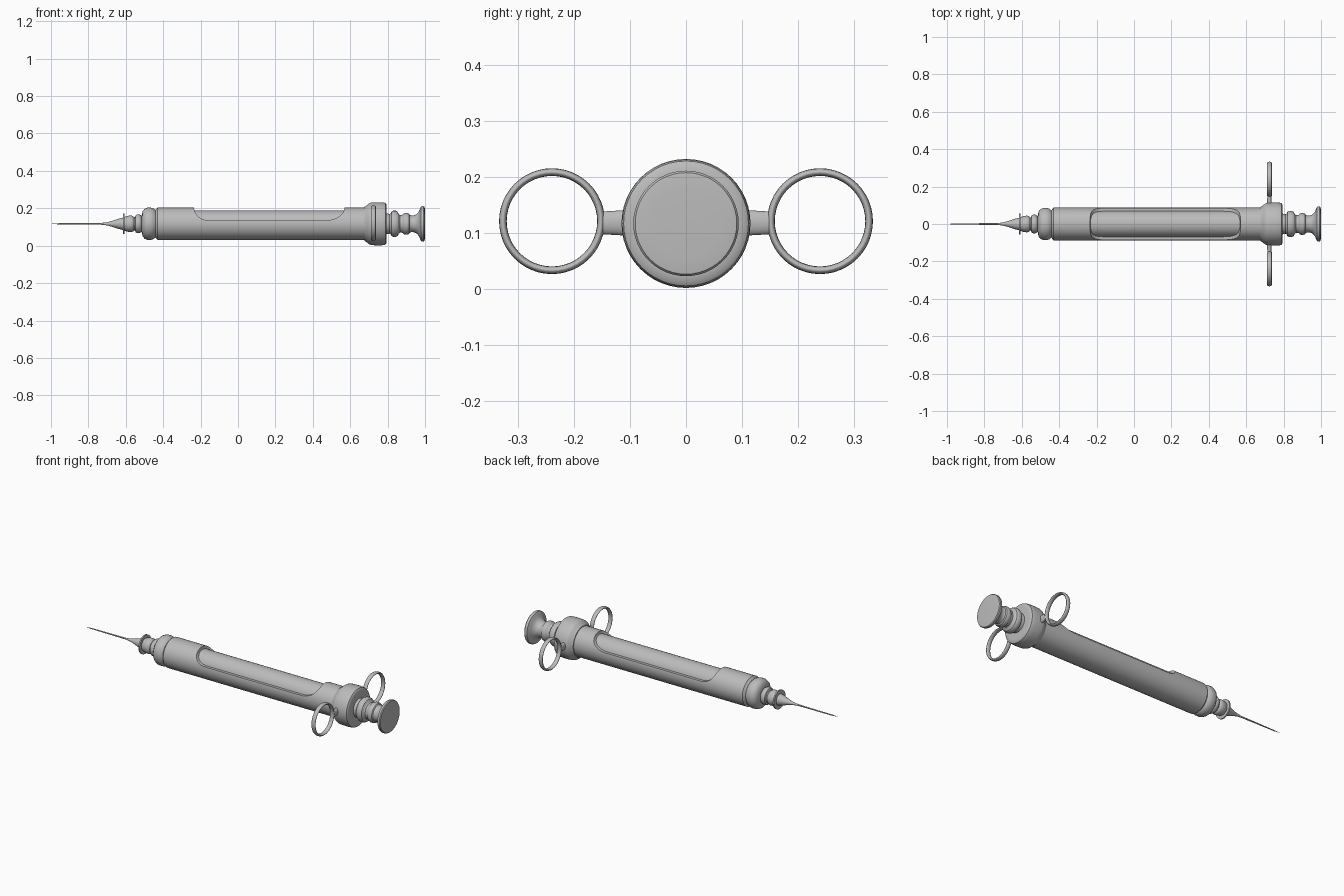
import bpy, bmesh, math

cube = bpy.data.objects.get("Cube")
if cube:
    bpy.data.objects.remove(cube, do_unlink=True)

AXIS_Z = 0.117

metal = bpy.data.materials.new("grey_metal")
metal.use_nodes = True
grey = (0.5, 0.5, 0.5, 1)
metal.diffuse_color = grey
metal.node_tree.nodes["Principled BSDF"].inputs["Base Color"].default_value = grey


def make(name, bm):
    bmesh.ops.recalc_face_normals(bm, faces=bm.faces)
    mesh = bpy.data.meshes.new(name)
    bm.to_mesh(mesh)
    bm.free()
    obj = bpy.data.objects.new(name, mesh)
    bpy.context.collection.objects.link(obj)
    mesh.materials.append(metal)
    return obj


def smooth(obj, angle=35):
    bpy.ops.object.select_all(action='DESELECT')
    obj.select_set(True)
    bpy.context.view_layer.objects.active = obj
    bpy.ops.object.shade_smooth_by_angle(angle=math.radians(angle))


def soften(points, rounds):
    """Round a profile by cutting its corners."""
    for _ in range(rounds):
        out = [points[0]]
        for (ax, ar), (bx, br) in zip(points, points[1:]):
            out += [(ax * .75 + bx * .25, ar * .75 + br * .25),
                    (ax * .25 + bx * .75, ar * .25 + br * .75)]
        points = out + [points[-1]]
    return points


def lathe(name, profile, rounds=0, sides=48):
    """Turn an (x, radius) profile about the long axis."""
    bm = bmesh.new()
    verts = [bm.verts.new((x, 0, AXIS_Z + r)) for x, r in soften(profile, rounds)]
    edges = [bm.edges.new(pair) for pair in zip(verts, verts[1:])]
    bmesh.ops.spin(bm, geom=verts + edges, cent=(0, 0, AXIS_Z), axis=(1, 0, 0),
                   angle=math.tau, steps=sides)
    bmesh.ops.remove_doubles(bm, verts=bm.verts, dist=1e-5)
    obj = make(name, bm)
    smooth(obj)
    return obj


# Needle with its tapered hub
lathe("needle", [(-1, 0), (-.96, .003), (-.7, .005), (-.6, .005)], sides=16)
lathe("needle_hub", [(-.74, .004), (-.7, .008), (-.66, .02), (-.63, .03), (-.6, .036)], 1)
lathe("hub_flange", [(-.615, 0), (-.615, .055), (-.607, .055), (-.607, 0)])

# Stepped nose between hub and barrel
lathe("nose_neck", [(-.61, .036), (-.59, .043), (-.565, .045), (-.552, .032), (-.545, .05),
                    (-.522, .05), (-.512, .034), (-.5, .034)], 1)
lathe("nose_collar", [(-.515, 0), (-.515, .06), (-.495, .086), (-.455, .086),
                      (-.435, .066), (-.42, .066)], 1)

# Barrel with an open window over the top half
barrel = lathe("barrel", [(-.445, 0), (-.445, .07), (-.43, .087), (-.41, .087),
                          (.7, .087), (.7, 0)])
floor, top = .136, .205
outline = [(-.25, .4)]
steps = 10
for i in range(steps + 1):
    a = math.radians(90 * i / steps)
    outline.append((-.16 - .075 * math.cos(a), top - (top - floor) * math.sin(a)))
for i in range(steps + 1):
    a = math.radians(90 * i / steps)
    outline.append((.47 + .1 * math.sin(a), top - (top - floor) * math.cos(a)))
outline.append((.585, .4))
bm = bmesh.new()
face = bm.faces.new([bm.verts.new((x, -.2, z)) for x, z in outline])
moved = bmesh.ops.extrude_face_region(bm, geom=[face])["geom"]
bmesh.ops.translate(bm, vec=(0, .4, 0),
                    verts=[v for v in moved if isinstance(v, bmesh.types.BMVert)])
cutter = make("window_cutter", bm)
cutter.hide_render = True
cut = barrel.modifiers.new("window", 'BOOLEAN')
cut.object = cutter
cut.solver = 'EXACT'
bpy.context.view_layer.objects.active = barrel
bpy.ops.object.modifier_apply(modifier=cut.name)
bpy.data.objects.remove(cutter, do_unlink=True)
smooth(barrel)

# Cartridge lying in the window
lathe("cartridge", [(-.3, 0), (-.3, .071), (.65, .071), (.65, 0)])

# Rear collar
lathe("rear_collar", [(.672, 0), (.672, .088), (.69, .1), (.705, .113), (.73, .115),
                      (.775, .115), (.793, .11), (.795, .085), (.795, 0)], 1)

# Ringed plunger ending in a thumb disc
lathe("plunger", [(.78, .055), (.8, .055), (.815, .052), (.822, .07), (.852, .07),
                  (.862, .047), (.88, .047), (.888, .058), (.912, .058), (.92, .045),
                  (.945, .045), (.965, .06), (.975, .085), (.98, .094), (.997, .094),
                  (.999, .08), (1, 0)], 1)

# Finger rings and the lugs joining them to the collar
for side, word in ((1, "back"), (-1, "front")):
    bpy.ops.mesh.primitive_torus_add(major_radius=.0875, minor_radius=.0068,
                                     major_segments=48, minor_segments=12,
                                     location=(.724, side * .239, .121),
                                     rotation=(0, math.pi / 2, 0))
    ring = bpy.context.object
    ring.name = word + "_finger_ring"
    ring.scale = (1, 1, 1.9)
    ring.data.materials.append(metal)
    smooth(ring, 60)

    bpy.ops.mesh.primitive_cone_add(vertices=24, radius1=.024, radius2=.02, depth=.07,
                                    location=(.724, side * .119, .118),
                                    rotation=(-side * math.pi / 2, 0, 0))
    lug = bpy.context.object
    lug.name = word + "_ring_lug"
    lug.scale = (.55, 1, 1)
    lug.data.materials.append(metal)
    smooth(lug)
